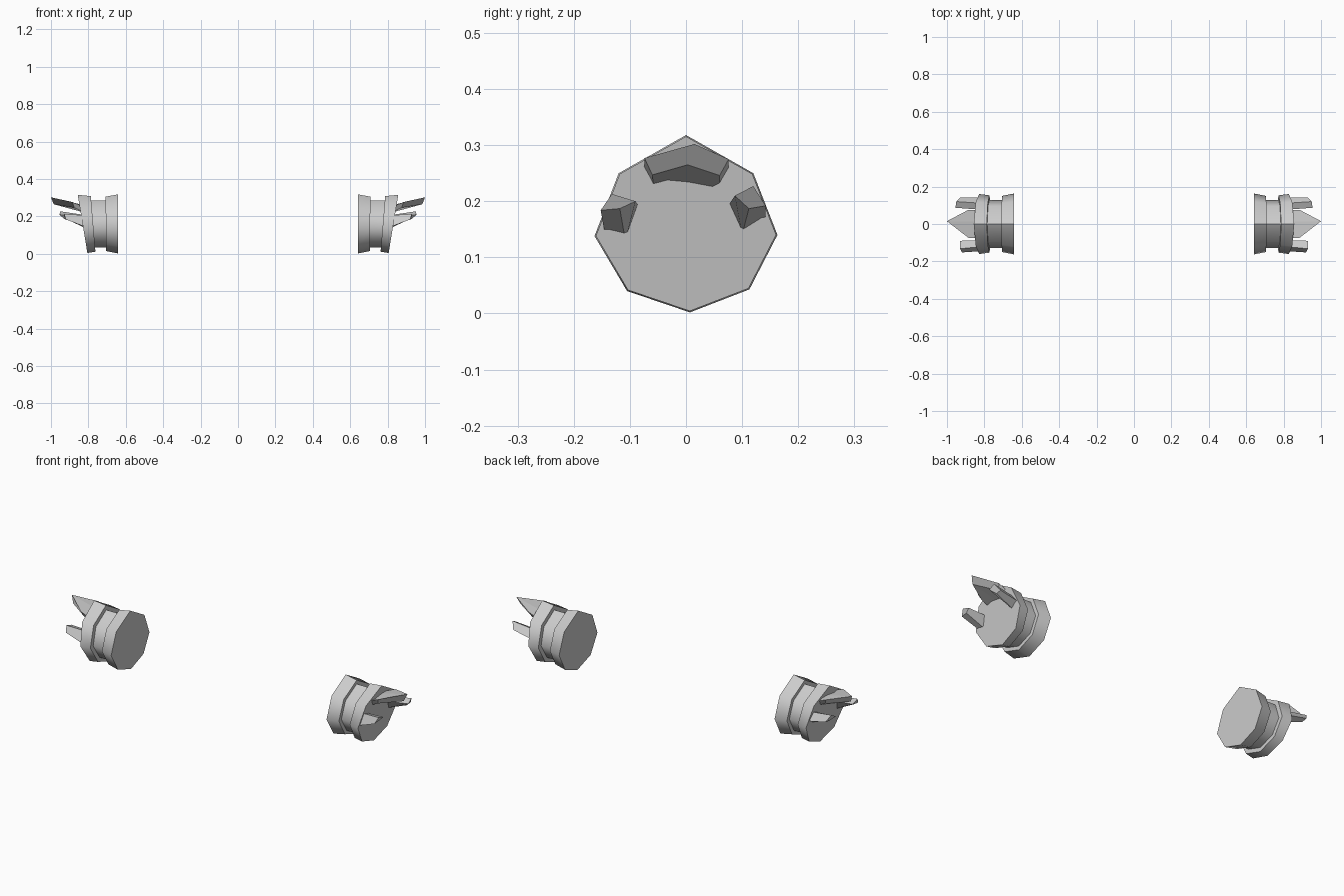
import bpy, bmesh, math
from mathutils import Vector

cube = bpy.data.objects.get("Cube")
if cube:
    bpy.data.objects.remove(cube, do_unlink=True)

mat = bpy.data.materials.new("plain_grey")
mat.use_nodes = True
GREY = (0.6, 0.6, 0.6, 1)
mat.diffuse_color = GREY
mat.node_tree.nodes["Principled BSDF"].inputs["Base Color"].default_value = GREY


def loft(name, sections, side, smooth=False):
    """Bridge matching cross-sections and cap both ends."""
    bm = bmesh.new()
    rings = [[bm.verts.new((side * x, y, z)) for x, y, z in s] for s in sections]
    for a, b in zip(rings, rings[1:]):
        for i in range(len(a)):
            j = (i + 1) % len(a)
            bm.faces.new((a[i], a[j], b[j], b[i]))
    bm.faces.new(rings[0])
    bm.faces.new(rings[-1])
    bmesh.ops.recalc_face_normals(bm, faces=bm.faces)
    mesh = bpy.data.meshes.new(name)
    bm.to_mesh(mesh)
    bm.free()
    mesh.materials.append(mat)
    ob = bpy.data.objects.new(name, mesh)
    bpy.context.collection.objects.link(ob)
    if smooth:
        bpy.ops.object.select_all(action="DESELECT")
        ob.select_set(True)
        bpy.context.view_layer.objects.active = ob
        bpy.ops.object.shade_smooth_by_angle(angle=math.radians(55))


# Eight-sided outline shared by the cuff, wrist and knuckle ring
OUTLINE = [(0, .318), (.12, .25), (.163, .14), (.113, .043),
           (.007, .002), (-.105, .04), (-.163, .138), (-.12, .25)]
MID_Z = .158


def ring(x_low, x_high, scale):
    """Scaled outline, leaning from x_low at the bottom to x_high at the top."""
    return [(x_low + (x_high - x_low) * z / .318, y * scale,
             MID_Z + (z - MID_Z) * scale) for y, z in OUTLINE]


def at(x, points):
    return [(x, y, z) for y, z in points]


for side, word in ((1, "left"), (-1, "right")):
    # Flared cuff, narrow wrist and slanted knuckle ring
    loft(word + "_cuff", [ring(.642, .642, 1), ring(.705, .708, .92)], side, True)
    loft(word + "_wrist", [ring(.69, .69, .79), ring(.78, .80, .79)], side, True)
    loft(word + "_knuckle_ring", [ring(.762, .787, .94), ring(.805, .857, .985)], side, True)

    # Broad pointed top blade with a central ridge
    base = at(.80, [(-.075, .242), (.012, .255), (.075, .24),
                    (.06, .215), (.005, .225), (-.056, .21)])
    point = [(.885, -.074, .277), (1.0, .015, .302), (.885, .076, .275),
             (.875, .06, .246), (.985, .003, .265), (.875, -.06, .247)]
    loft(word + "_top_blade", [base, point], side)

    # Tapered side spikes
    loft(word + "_back_spike",
         [at(.80, [(.075, .192), (.11, .205), (.142, .165), (.10, .14)]),
          [(.955, .087, .21), (.95, .12, .227), (.93, .142, .192), (.93, .112, .187)]], side)
    loft(word + "_front_spike",
         [at(.80, [(-.085, .192), (-.12, .205), (-.144, .138), (-.108, .13)]),
          [(.93, -.09, .2), (.93, -.132, .213), (.92, -.152, .184), (.92, -.118, .187)]], side)
